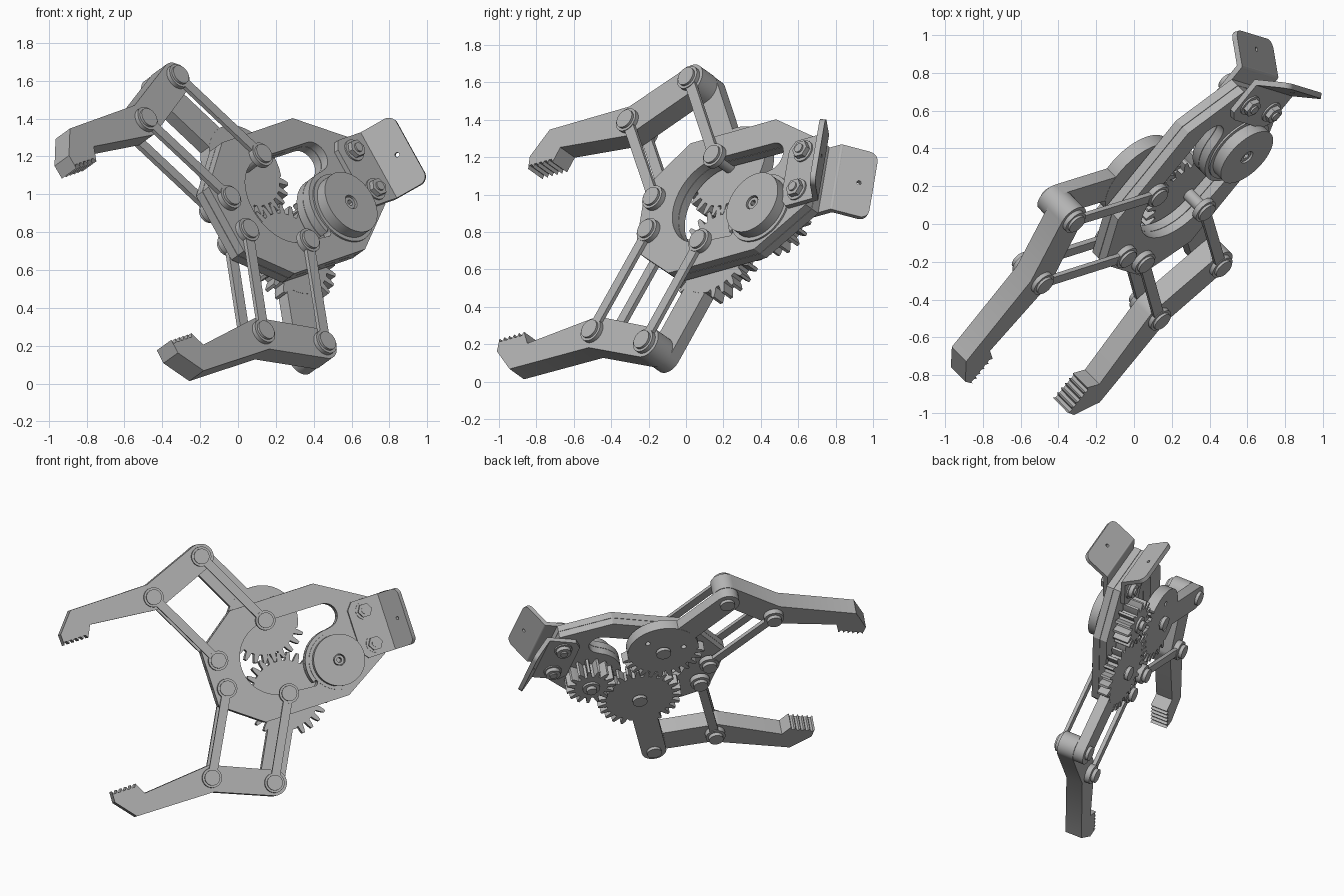
import bpy, bmesh
from math import sin, cos, pi, radians, atan2
from mathutils import Matrix, Vector

cube = bpy.data.objects.get("Cube")
if cube:
    bpy.data.objects.remove(cube)

grey = bpy.data.materials.new("satin_grey")
grey.use_nodes = True
grey.diffuse_color = (0.45, 0.45, 0.45, 1)
grey.node_tree.nodes["Principled BSDF"].inputs["Base Color"].default_value = (0.45, 0.45, 0.45, 1)


def frame(x, y, origin):
    """Matrix whose local axes are x, y and their normal."""
    x = Vector(x).normalized()
    z = x.cross(Vector(y)).normalized()
    m = Matrix((x, z.cross(x), z)).transposed().to_4x4()
    m.translation = origin
    return m


# The whole mechanism lies in one tilted plane
TILT = frame((0.615, 0.757, 0.212), (-0.475, 0.15, 0.867), (0.265, 0.095, 0.9925))
MID = -0.0975
made = []


def slab(name, loops, w0, w1, mat=None):
    """Extrude closed outlines (inner loops become holes) from w0 to w1."""
    cu = bpy.data.curves.new(name, 'CURVE')
    cu.dimensions, cu.fill_mode, cu.extrude = '2D', 'BOTH', abs(w1 - w0) / 2
    for loop in loops:
        sp = cu.splines.new('POLY')
        sp.points.add(len(loop) - 1)
        for p, (x, y) in zip(sp.points, loop):
            p.co = (x, y, 0, 1)
        sp.use_cyclic_u = True
    tmp = bpy.data.objects.new(name + "_outline", cu)
    bpy.context.collection.objects.link(tmp)
    dg = bpy.context.evaluated_depsgraph_get()
    me = bpy.data.meshes.new_from_object(tmp.evaluated_get(dg))
    bpy.data.objects.remove(tmp)
    bm = bmesh.new()
    bm.from_mesh(me)
    bmesh.ops.remove_doubles(bm, verts=bm.verts, dist=1e-5)
    bmesh.ops.recalc_face_normals(bm, faces=bm.faces)
    bm.to_mesh(me)
    bm.free()
    me.name = name
    me.transform((TILT if mat is None else TILT @ mat) @ Matrix.Translation((0, 0, (w0 + w1) / 2)))
    me.materials.clear()
    me.materials.append(grey)
    ob = bpy.data.objects.new(name, me)
    bpy.context.collection.objects.link(ob)
    made.append(ob)
    return ob


def arc(c, r, a0, a1, n=16):
    return [(c[0] + r * cos(radians(a0 + (a1 - a0) * i / n)),
             c[1] + r * sin(radians(a0 + (a1 - a0) * i / n))) for i in range(n + 1)]


def circle(c, r, n=40):
    return arc(c, r, 0, 360, n)[:-1]


def disc(name, c, r, w0, w1, n=40):
    return slab(name, [circle(c, r, n)], w0, w1)


def capsule(a, b, r):
    ang = atan2(b[1] - a[1], b[0] - a[0]) * 180 / pi
    return arc(a, r, ang + 90, ang + 270) + arc(b, r, ang - 90, ang + 90)


def gear(c, n, root, tip, phase, keep=lambda a: True, plain=0.245):
    """Toothed outline; where keep() is false the rim stays plain."""
    pts, step = [], 360 / n
    for k in range(n):
        a = phase + k * step
        if keep(a % 360):
            for off, r in ((-.32, root), (-.24, (root + tip) / 2), (-.12, tip),
                           (.12, tip), (.24, (root + tip) / 2), (.32, root)):
                pts += arc(c, r, a + off * step, a, 1)[:1]
        else:
            pts += arc(c, plain, a - step * .5, a + step * .4, 4)
    return pts


def flip(pts, s):
    return [(x, y * s) for x, y in pts]


# Twin body plates with the shared window around the motor
half = [(-.485, .195), (-.21, .4), (.395, .4), (.72, .205)]
body = half + flip(half[::-1], -1)
motor = (.394, -.15)
window = (arc((0, 0), .255, 90, 270, 32) + arc((.19, -.245), .025, 250, 400, 8)
          + arc(motor, .225, 205, 92, 24) + arc((.405, .165), .085, -70, 90, 12))
slab("front_body_plate", [body, window], -.096, -.045)
slab("back_body_plate", [body, window], -.15, -.0985)

# Motor with its front cap and drive pinion
slab("motor_cap", [circle(motor, .178, 64), circle(motor, .04)], -.05, .03)
disc("motor_flange", motor, .2, -.15, -.035, 64)
slab("motor_bolt", [circle(motor, .034), circle(motor, .018, 6)], -.05, .022)
slab("pinion", [gear(motor, 15, .115, .17, 211.5)], -.27, -.155)
disc("pinion_washer", motor, .06, -.285, -.26)
disc("pinion_bolt", motor, .035, -.31, -.28)

# Joints of one side; the other side is mirrored
pivot, inner, knuckle, elbow = (0, .262), (-.396, .1), (-.286, .812), (-.686, .648)


def rod(name, a, b, w0, w1, grow):
    slab(name, [capsule(a, b, .03)], w0, w1)
    for p in (a, b):
        disc(name + "_eye", p, .068, w0 - grow, w1 + grow)


def finger(s):
    teeth = []
    for i in range(5):
        x = -1.199 - i * .034
        teeth += [(x, .524), (x - .012, .545), (x - .03, .545)]
    tip = teeth + [(-1.371, .524), (-1.374, .602), (-1.259, .739), (-.7, .744)]
    pts = tip + arc(knuckle, .088, 110, -67.7, 20) + arc(elbow, .088, 292, 265, 6) + [(-1.159, .605)]
    return flip(pts, s)


for s, side in ((1, "upper"), (-1, "lower")):
    P, I, K, E = flip((pivot, inner, knuckle, elbow), s)
    slab(side + "_finger", [finger(s)], -.16, -.038)
    # Front rods and the single rear rod
    rod(side + "_front_outer_rod", P, K, -.041, -.018, .004)
    rod(side + "_front_inner_rod", I, E, -.041, -.018, .004)
    rod(side + "_rear_inner_rod", I, E, -.192, -.165, .005)
    # Gear with its crank arm
    if s > 0:
        outline = gear(P, 26, .232, .29, 270, lambda a: 165 < a < 335)
    else:
        outline = gear(P, 26, .232, .29, 90 + 180 / 26, lambda a: not 235 < a < 265)
    holes = [circle((P[0] + d * .13, P[1] + s * .06), .018, 16) for d in (-1, 1)] if s > 0 else []
    slab(side + "_gear", [outline] + holes, -.235, -.16)
    end = Vector(K) - Vector(P)
    start = Vector(P) + end * .3
    slab(side + "_crank_arm", [capsule(tuple(start), K, .085)], -.234, -.161)
    # Pins with stepped heads at every joint
    for p, back in ((P, -.27), (K, -.255), (I, -.225), (E, -.225)):
        disc(side + "_joint_pin", p, .035, back + .01, -.01)
        disc(side + "_front_pin_head", p, .053, -.016, 0)
        disc(side + "_rear_pin_head", p, .05, back, back + .025)

# Angled mounting brackets on both faces, with bolts
for s, side in ((1, "front"), (-1, "rear")):
    w0, w1 = MID + s * .0525, MID + s * .0825
    base = [(.6, .2), (.56, .15), (.56, -.15), (.6, -.2), (.8, -.2), (.8, .2)]
    lo, hi = min(w0, w1), max(w0, w1)
    slab(side + "_bracket_base", [base], lo, hi)
    # Rounded flange leaning away from the base
    mid_w = (w0 + w1) / 2
    lean = Vector((.115, 0, s * .165))
    flange_mat = frame((0, 1, 0), lean, (.8, 0, mid_w))
    length = lean.length
    flange = ([(-.2, 0), (.2, 0)] + arc((.15, length - .05), .05, 0, 90, 8)
              + arc((-.15, length - .05), .05, 90, 180, 8))
    slab(side + "_bracket_flange", [flange, circle((0, .12), .012, 16)], -.015, .015, flange_mat)
    bend_mat = frame((1, 0, 0), (0, 0, 1), (.8, 0, mid_w))
    slab(side + "_bracket_bend", [circle((0, 0), .0155, 20)], -.2, .2, bend_mat)
    for v in (.118, -.118):
        c, a = (.67, v), MID + s * .08
        for part, r, h, n in (("washer", .062, .012, 32), ("nut", .05, .04, 6 if s > 0 else 32),
                              ("bolt", .026, .05, 24)):
            b = a + s * h
            disc(f"{side}_bracket_{part}", c, r, min(a, b), max(a, b), n)

# Smooth round walls, keep edges sharp
bpy.ops.object.select_all(action='DESELECT')
for ob in made:
    ob.select_set(True)
bpy.context.view_layer.objects.active = made[0]
bpy.ops.object.shade_smooth_by_angle(angle=radians(30))
